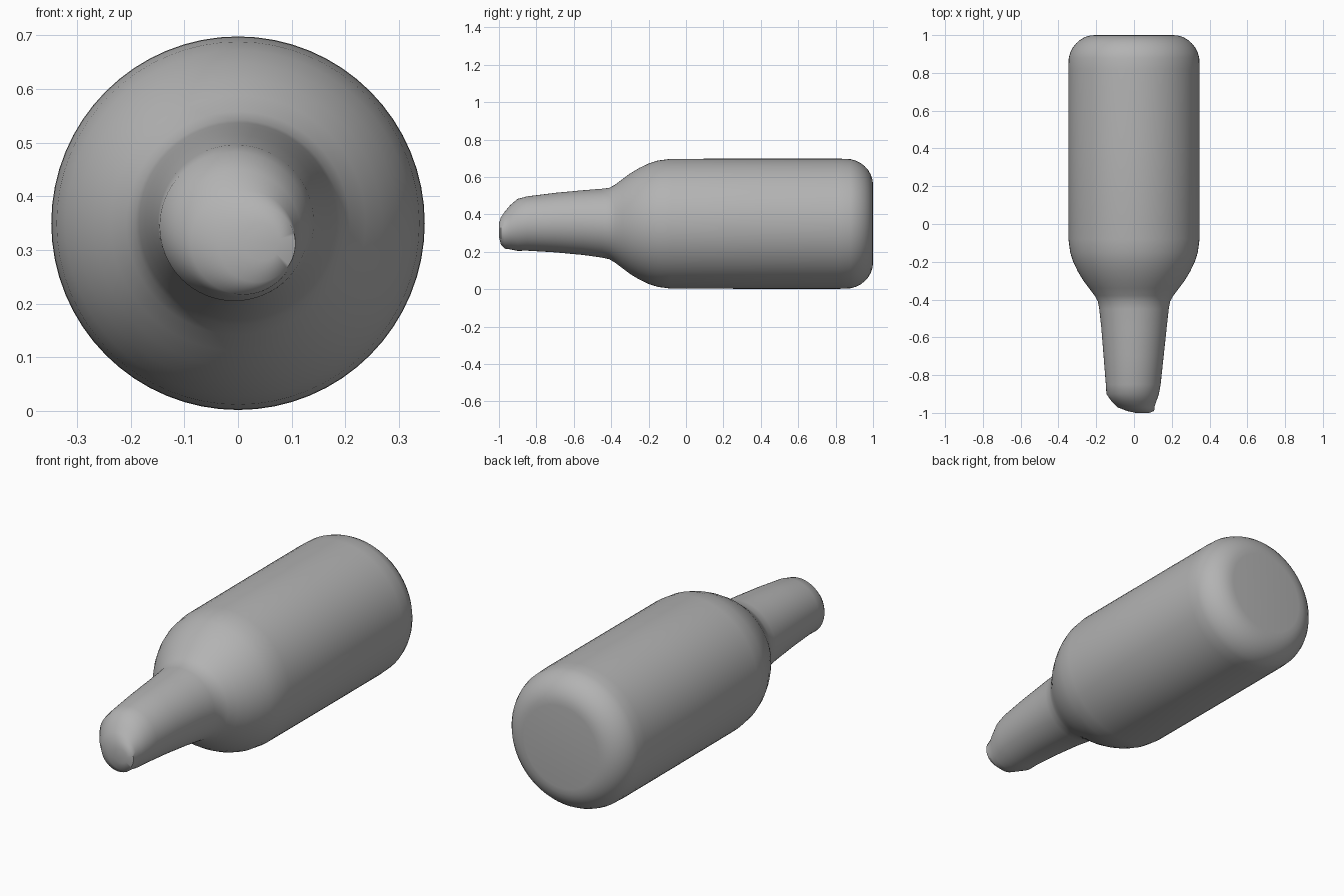
import bpy, bmesh, math

cube = bpy.data.objects.get("Cube")
if cube:
    bpy.data.objects.remove(cube, do_unlink=True)

# Single grey material
grey = bpy.data.materials.new("plain grey")
grey.use_nodes = True
colour = (0.45, 0.45, 0.45, 1)
grey.diffuse_color = colour
bsdf = next(n for n in grey.node_tree.nodes if n.type == 'BSDF_PRINCIPLED')
bsdf.inputs["Base Color"].default_value = colour

AXIS = 0.35
SIDES = 64

# Cross-sections from tip to base: y, centre x, centre z, radius
rings = [
    # slanted, rounded tip
    (-1.00, 0.045, 0.315, 0.035), (-0.99, 0.035, 0.312, 0.072),
    (-0.97, 0.010, 0.315, 0.098), (-0.94, 0.000, 0.331, 0.118),
    (-0.90, -0.007, 0.344, 0.139),
    # tapering neck
    (-0.85, -0.004, 0.351, 0.145), (-0.70, -0.002, 0.356, 0.159),
    (-0.55, 0.0, 0.356, 0.173), (-0.45, 0.0, 0.353, 0.184),
    (-0.41, 0.0, 0.351, 0.191),
    # shoulder
    (-0.38, 0.0, AXIS, 0.208), (-0.34, 0.0, AXIS, 0.238),
    (-0.30, 0.0, AXIS, 0.268), (-0.25, 0.0, AXIS, 0.298),
    (-0.20, 0.0, AXIS, 0.322), (-0.15, 0.0, AXIS, 0.338),
    (-0.08, 0.0, AXIS, 0.347),
    # straight body
    (0.40, 0.0, AXIS, 0.348), (0.82, 0.0, AXIS, 0.348),
]
# Rounded base edge
for i in range(1, 9):
    a = math.radians(90 * i / 8)
    rings.append((0.85 + 0.15 * math.sin(a), 0.0, AXIS,
                  0.208 + 0.14 * math.cos(a)))

# Skin the cross-sections
bm = bmesh.new()
loops = []
for y, cx, cz, r in rings:
    loops.append([bm.verts.new((cx + r * math.cos(2 * math.pi * k / SIDES), y,
                                cz + r * math.sin(2 * math.pi * k / SIDES)))
                  for k in range(SIDES)])
for a, b in zip(loops, loops[1:]):
    for k in range(SIDES):
        n = (k + 1) % SIDES
        bm.faces.new((a[k], a[n], b[n], b[k]))
bm.faces.new(loops[0])
bm.faces.new(loops[-1])
bmesh.ops.recalc_face_normals(bm, faces=bm.faces[:])

mesh = bpy.data.meshes.new("bottle")
bm.to_mesh(mesh)
bm.free()
mesh.materials.append(grey)
bottle = bpy.data.objects.new("bottle", mesh)
bpy.context.collection.objects.link(bottle)

# Smooth shading
bpy.context.view_layer.objects.active = bottle
bottle.select_set(True)
bpy.ops.object.shade_smooth_by_angle(angle=math.radians(60))
